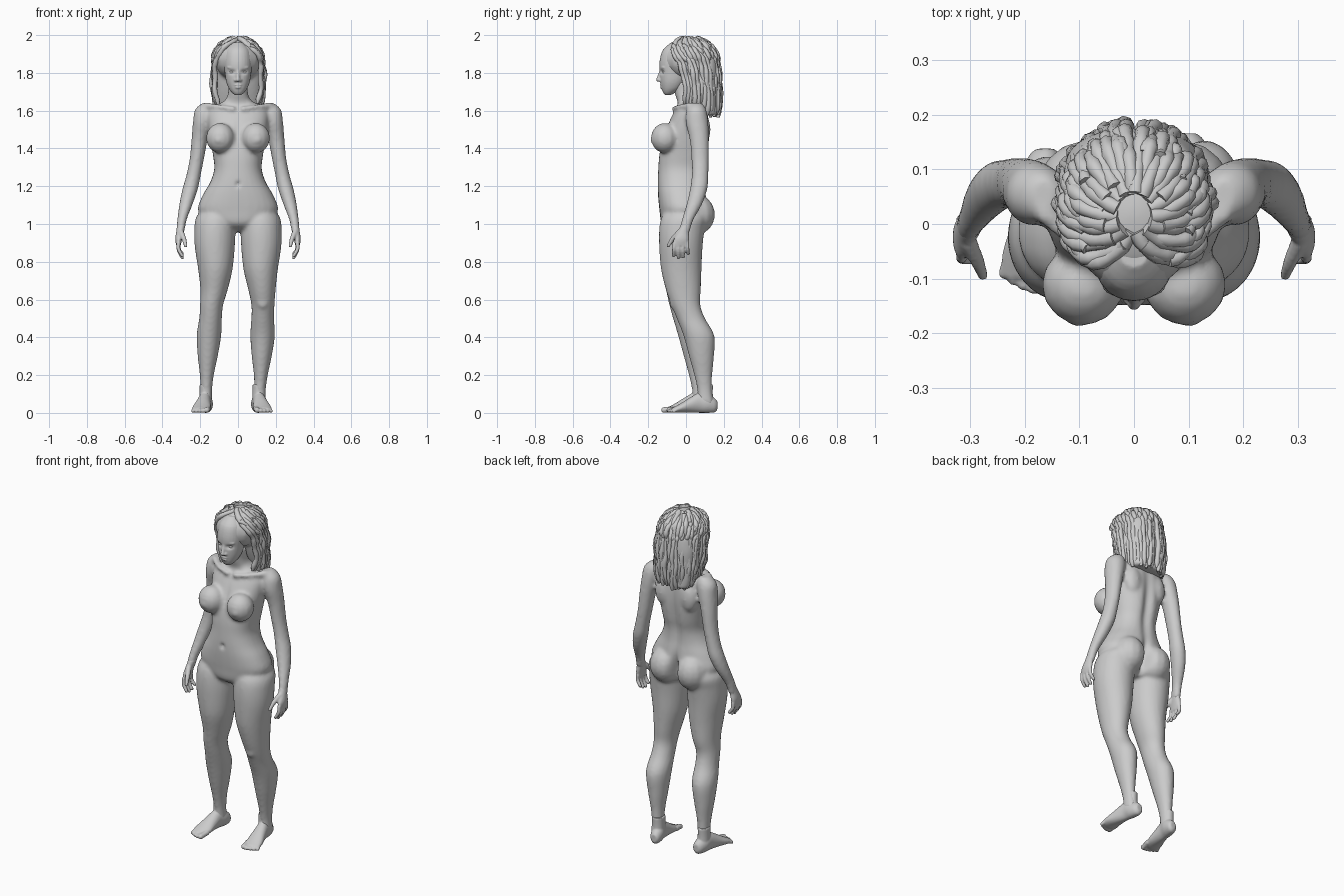
import bpy, bmesh, math, random
from mathutils import Vector, Matrix

cube = bpy.data.objects.get("Cube")
if cube:
    bpy.data.objects.remove(cube)
random.seed(4)

clay = bpy.data.materials.new("clay grey")
clay.use_nodes = True
clay.diffuse_color = (0.6, 0.6, 0.6, 1)
clay.node_tree.nodes["Principled BSDF"].inputs["Base Color"].default_value = clay.diffuse_color

# Unit sphere shared by all rounded parts
unit = bmesh.new()
bmesh.ops.create_uvsphere(unit, u_segments=14, v_segments=10, radius=1)
unit.verts.index_update()
BALL_POINTS = [v.co.copy() for v in unit.verts]
BALL_FACES = [[v.index for v in f.verts] for f in unit.faces]
unit.free()


def spline(keys, steps=4):
    """Catmull-Rom through tuples of any length."""
    vs = [Vector(k) for k in keys]
    out = []
    for i in range(len(vs) - 1):
        a, b, c, d = vs[max(i - 1, 0)], vs[i], vs[i + 1], vs[min(i + 2, len(vs) - 1)]
        for j in range(steps):
            t = j / steps
            out.append(0.5 * (2 * b + (c - a) * t + (2 * a - 5 * b + 4 * c - d) * t * t
                              + (3 * b - a - 3 * c + d) * t ** 3))
    return out + [vs[-1]]


def loft(bm, keys, axis="z", power=2.0, n=28):
    """Rings of (x, y, z, half width, half depth), stacked along z or y."""
    rings = []
    for x, y, z, a, b in spline(keys):
        ring = []
        for i in range(n):
            t = 2 * math.pi * i / n
            c, s = math.cos(t), math.sin(t)
            u = a * math.copysign(abs(c) ** (2 / power), c)
            v = b * math.copysign(abs(s) ** (2 / power), s)
            ring.append(bm.verts.new((x + u, y + v, z) if axis == "z" else (x + u, y, z + v)))
        rings.append(ring)
    for r0, r1 in zip(rings, rings[1:]):
        for i in range(n):
            bm.faces.new((r0[i], r0[(i + 1) % n], r1[(i + 1) % n], r1[i]))
    bm.faces.new(rings[0])
    bm.faces.new(rings[-1])


def ball(bm, centre, radii, tilt=0):
    m = Matrix.Translation(centre) @ Matrix.Rotation(tilt, 4, "Z") @ Matrix.Diagonal((*radii, 1))
    vs = [bm.verts.new(m @ p) for p in BALL_POINTS]
    for f in BALL_FACES:
        bm.faces.new([vs[i] for i in f])


def chain(bm, keys):
    """Row of overlapping spheres along (x, y, z, radius)."""
    for x, y, z, r in spline(keys, 5):
        ball(bm, (x, y, z), (r, r, r))


def finish(name, bm, voxel=0, smooth=0, dents=()):
    """Fuse the parts, soften them, press the dents in along y."""
    bmesh.ops.recalc_face_normals(bm, faces=bm.faces)
    mesh = bpy.data.meshes.new(name)
    bm.to_mesh(mesh)
    bm.free()
    ob = bpy.data.objects.new(name, mesh)
    bpy.context.collection.objects.link(ob)
    mesh.materials.append(clay)
    bpy.context.view_layer.objects.active = ob
    if voxel:
        mod = ob.modifiers.new("fuse", "REMESH")
        mod.mode, mod.voxel_size = "VOXEL", voxel
        bpy.ops.object.modifier_apply(modifier=mod.name)
        mod = ob.modifiers.new("soften", "SMOOTH")
        mod.iterations = smooth
        bpy.ops.object.modifier_apply(modifier=mod.name)
    for centre, radii, push in dents:
        for v in ob.data.vertices:
            x, y, z = v.co - Vector(centre)
            v.co.y += push * math.exp(-(x / radii[0]) ** 2 - (y / radii[1]) ** 2 - (z / radii[2]) ** 2)
    ob.data.polygons.foreach_set("use_smooth", [True] * len(ob.data.polygons))


def stance(side, z):
    """The two lower legs stand a little to the model's right."""
    k = max(0, 1 - z / 0.65)
    return -0.032 * k, 0.014 * side * min(1, k * 3)


# Torso
body = bmesh.new()
loft(body, [(0, -.01, .96, .04, .06), (0, -.012, 1.0, .15, .115), (0, -.012, 1.07, .212, .128),
            (0, -.02, 1.15, .188, .128), (0, -.025, 1.22, .148, .125), (0, -.022, 1.29, .126, .125),
            (0, -.012, 1.36, .132, .13), (0, 0, 1.45, .148, .127), (0, .015, 1.53, .16, .11),
            (0, .025, 1.59, .16, .09), (0, .025, 1.625, .13, .07), (0, .015, 1.65, .075, .06),
            (0, -.005, 1.69, .053, .054), (0, -.02, 1.75, .052, .053)], power=2.3)
for s in (1, -1):
    ball(body, (s * .094, -.112, 1.455), (.076, .074, .08), s * .25)
    ball(body, (s * .104, -.178, 1.445), (.014, .014, .014))
    ball(body, (s * .088, .058, 1.05), (.092, .096, .105))
    ball(body, (s * .08, .09, 1.5), (.055, .04, .085))
    chain(body, [(s * .025, -.065, 1.61, .012), (s * .09, -.045, 1.62, .012), (s * .165, .02, 1.625, .02)])
    # Arms
    loft(body, [(s * x, y, z, a, b) for x, y, z, a, b in (
        (.165, .055, 1.64, .025, .03), (.175, .055, 1.605, .053, .052), (.187, .058, 1.54, .051, .06),
        (.203, .07, 1.45, .043, .051), (.217, .075, 1.35, .038, .046), (.235, .075, 1.26, .038, .044),
        (.252, .068, 1.19, .041, .046), (.274, .046, 1.11, .036, .042), (.297, .008, 1.02, .025, .031),
        (.306, -.012, .95, .021, .03))])
    # Legs
    leg = []
    for x, y, z, a, b in ((.11, -.005, 1.08, .08, .10), (.118, -.01, 1.03, .106, .122),
                          (.122, -.022, .97, .109, .12), (.123, -.027, .88, .106, .115),
                          (.12, -.025, .76, .091, .107), (.127, -.014, .65, .072, .092),
                          (.136, -.006, .57, .061, .077), (.138, .016, .5, .06, .075),
                          (.142, .054, .41, .065, .082), (.143, .068, .3, .053, .066),
                          (.143, .077, .2, .037, .048), (.142, .085, .12, .031, .039),
                          (.142, .09, .05, .034, .045)):
        dx, dy = stance(s, z)
        leg.append((s * x + dx, y + dy, z, a, b))
    loft(body, leg)
    ball(body, (s * .134 - .003, -.055, .585), (.036, .033, .04))
finish("body", body, .01, 5, [
    ((0, .12, 1.36), (.028, .12, .2), -.02), ((0, .13, 1.03), (.02, .1, .085), -.06),
    ((0, -.15, 1.21), (.011, .05, .014), .014), ((0, -.14, 1.5), (.014, .06, .08), .008)])

# Hands and feet
for s, word in ((1, "left"), (-1, "right")):
    hand = bmesh.new()
    loft(hand, [(s * x, y, z, a, b) for x, y, z, a, b in (
        (.299, .002, 1.0, .023, .028), (.307, -.014, .96, .02, .03), (.314, -.024, .92, .018, .04),
        (.315, -.028, .885, .012, .04))])
    for i in range(4):
        y, drop = -.06 + i * .022, (.01, .0, .004, .02)[i]
        chain(hand, [(s * .315, y, .9, .011), (s * .314, y - .004 + i * .002, .86 + drop * .5, .0105),
                     (s * .295, y - .006 + i * .004, .822 + drop, .009)])
    chain(hand, [(s * .302, -.035, .955, .016), (s * .286, -.07, .92, .013), (s * .277, -.094, .885, .0095)])
    finish(word + "_hand", hand, .005, 2)

    foot = bmesh.new()
    dx, dy = stance(s, 0)

    def out(y):
        return s * (.14 + .16 * (.09 - y)) + dx

    loft(foot, [(out(y), y + dy, z, a, b) for y, z, a, b in (
        (.152, .04, .016, .022), (.138, .04, .029, .037), (.1, .05, .037, .05), (.06, .055, .035, .054),
        (.01, .042, .041, .041), (-.035, .028, .048, .027), (-.07, .018, .045, .017),
        (-.085, .016, .035, .012))], axis="y")
    loft(foot, [(out(.09), .088 + dy, z, a, b) for z, a, b in
                ((.15, .032, .041), (.1, .032, .04), (.04, .034, .045))])
    for i in range(5):
        x = s * (-.036 + i * .0185)
        r = (.015, .0115, .011, .0105, .01)[i]
        tip = (-.103, -.103, -.097, -.088, -.077)[i]
        chain(foot, [(out(-.05) + x, -.055 + dy, .022, r), (out(tip) + x * 1.05, tip + dy, r, r)])
    finish(word + "_foot", foot, .005, 2)

# Head with nose and lips
head = bmesh.new()
loft(head, [(0, -.096, 1.683, .018, .016), (0, -.088, 1.697, .034, .034), (0, -.076, 1.72, .05, .054),
            (0, -.067, 1.755, .063, .069), (0, -.06, 1.8, .07, .079), (0, -.05, 1.86, .076, .09),
            (0, -.045, 1.92, .066, .078), (0, -.04, 1.96, .03, .04)], power=2.15)
ball(head, (0, -.01, 1.86), (.09, .1, .1))
chain(head, [(0, -.134, 1.808, .009), (0, -.141, 1.785, .009), (0, -.147, 1.764, .0115)])
ball(head, (0, -.127, 1.735), (.022, .012, .006))
ball(head, (0, -.126, 1.724), (.018, .013, .007))
for s in (1, -1):
    ball(head, (s * .012, -.138, 1.761), (.009, .01, .008))
    ball(head, (s * .034, -.122, 1.828), (.026, .011, .006), s * .3)
finish("head", head, .005, 2, [
    ((.032, -.13, 1.805), (.017, .04, .011), .012), ((-.032, -.13, 1.805), (.017, .04, .011), .012),
    ((0, -.14, 1.7295), (.02, .04, .003), .004)])
lids = bmesh.new()
for s in (1, -1):
    ball(lids, (s * .032, -.108, 1.803), (.018, .016, .01), s * .35)
finish("eyelids", lids)

# Hair mass under the locks
CENTRE, SIZE = Vector((0, .02, 1.87)), Vector((.127, .145, .112))
hair = bmesh.new()
ball(hair, CENTRE, SIZE)
loft(hair, [(0, .08, 1.88, .11, .09), (0, .09, 1.8, .128, .085), (0, .1, 1.72, .126, .072),
            (0, .115, 1.64, .12, .055), (0, .13, 1.575, .105, .04)], power=2.4)
finish("hair_mass", hair, .012, 3)


# Locks swept from a parting, over the crown, and hanging
def lock(curve, side, start, theta0, size):
    end_angle = 62 + start / 180 * 113
    back = (end_angle - 62) / 113
    tip = 1.65 - .075 * min(1, back * 1.8) + random.uniform(-.012, .012)
    wave, pts = random.uniform(0, 6), []
    for i in range(13):
        t = i / 12
        phi = math.radians(start + (end_angle - start) * t ** .8)
        th = math.radians(theta0 + (95 - theta0) * t)
        lift = 1.0 + .04 * math.sin(t * 9 + wave)
        d = Vector((side * math.sin(phi) * math.sin(th), -math.cos(phi) * math.sin(th), math.cos(th)))
        pts.append(CENTRE + d * SIZE * lift)
    last = pts[-1].copy()
    for i in range(1, 11):
        t = i / 10
        x = last.x * (1 + .1 * math.sin(t * 3) - .1 * t) + .004 * math.sin(t * 11 + wave)
        y = last.y + (.015 * math.sin(t * 3) + .03 * t * (1 - back)) + .003 * math.cos(t * 9 + wave)
        pts.append(Vector((x, y, last.z + (tip - last.z) * t)))
    sp = curve.splines.new("POLY")
    sp.points.add(len(pts) - 1)
    for i, (p, q) in enumerate(zip(sp.points, pts)):
        p.co = (*q, 1)
        p.radius = size * (1 + .12 * math.sin(i * 1.9 + wave)) * (.55 if i == len(pts) - 1 else 1)


curve = bpy.data.curves.new("hair_locks", "CURVE")
curve.dimensions = "3D"
curve.bevel_depth, curve.bevel_resolution, curve.use_fill_caps = .013, 2, True
for side in (1, -1):
    for k in range(15):
        lock(curve, side, 8 + k * 12, 14 + 10 * (k % 2), 1.05)
    for k in range(9):
        lock(curve, side, 40 + k * 16, 50, .9)
locks = bpy.data.objects.new("hair_locks", curve)
bpy.context.collection.objects.link(locks)
curve.materials.append(clay)
